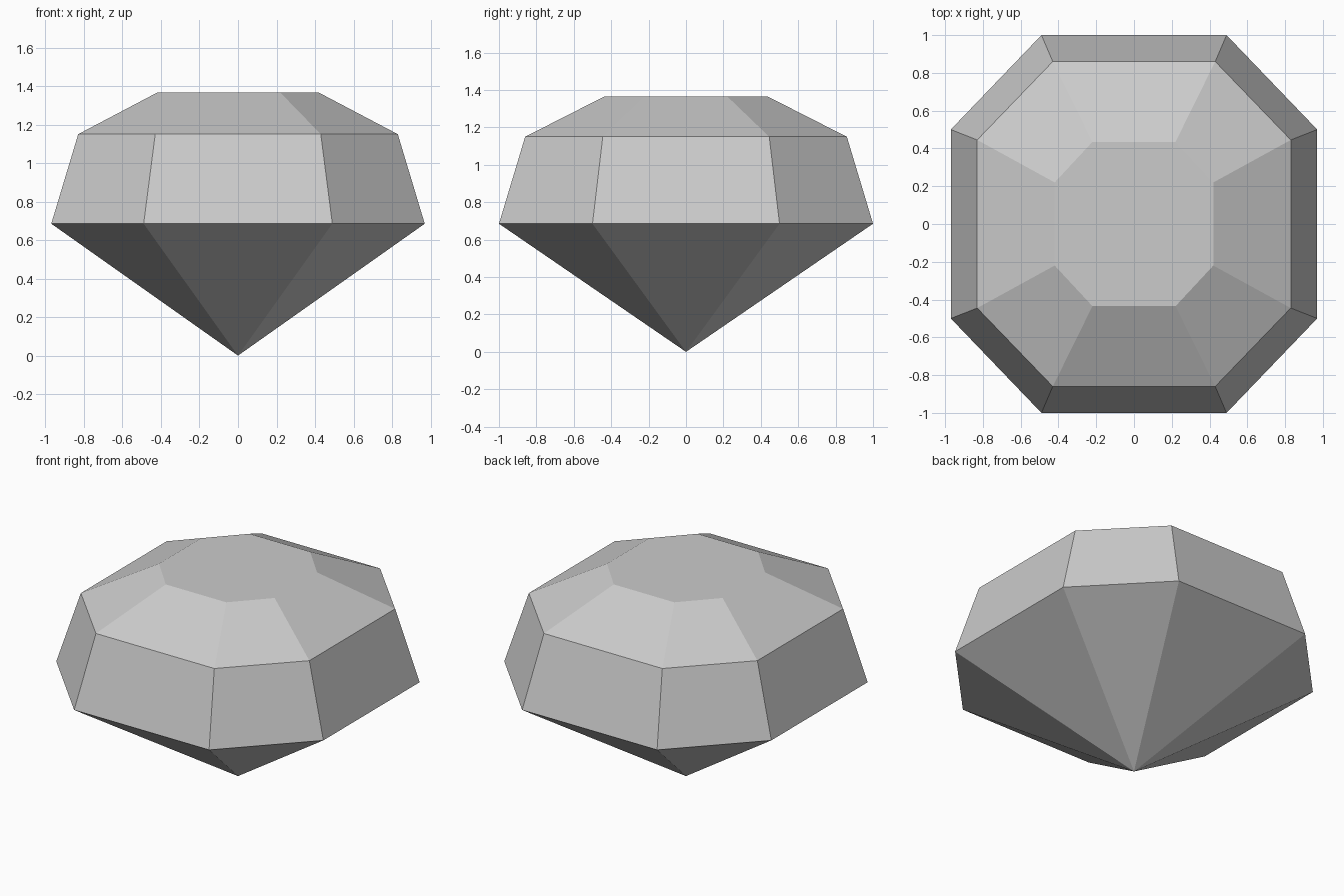
import bpy, bmesh

if "Cube" in bpy.data.objects:
    bpy.data.objects.remove(bpy.data.objects["Cube"])

# Each ring is a cut-corner rectangle: (half-width, half-depth, flat half-width in x, flat half-depth in y, height)
RINGS = [
    (0.97, 1.00, 0.49, 0.50, 0.685),   # girdle
    (0.83, 0.86, 0.43, 0.445, 1.15),   # crown shoulder
    (0.42, 0.435, 0.22, 0.22, 1.366),  # table
]


def octagon(bm, hx, hy, fx, fy, z):
    """Add eight vertices, counter-clockwise seen from above."""
    pts = [(hx, fy), (fx, hy), (-fx, hy), (-hx, fy),
           (-hx, -fy), (-fx, -hy), (fx, -hy), (hx, -fy)]
    return [bm.verts.new((x, y, z)) for x, y in pts]


bm = bmesh.new()
rings = [octagon(bm, *r) for r in RINGS]
tip = bm.verts.new((0, 0, 0))

# Pavilion facets meeting at the bottom tip
for i in range(8):
    bm.faces.new((tip, rings[0][(i + 1) % 8], rings[0][i]))

# Side and crown facets between consecutive rings
for low, high in zip(rings, rings[1:]):
    for i in range(8):
        j = (i + 1) % 8
        bm.faces.new((low[i], low[j], high[j], high[i]))

# Flat table on top
bm.faces.new(rings[-1])
bmesh.ops.recalc_face_normals(bm, faces=bm.faces)

mesh = bpy.data.meshes.new("cut_gem")
bm.to_mesh(mesh)
bm.free()
bpy.context.collection.objects.link(bpy.data.objects.new("cut_gem", mesh))
